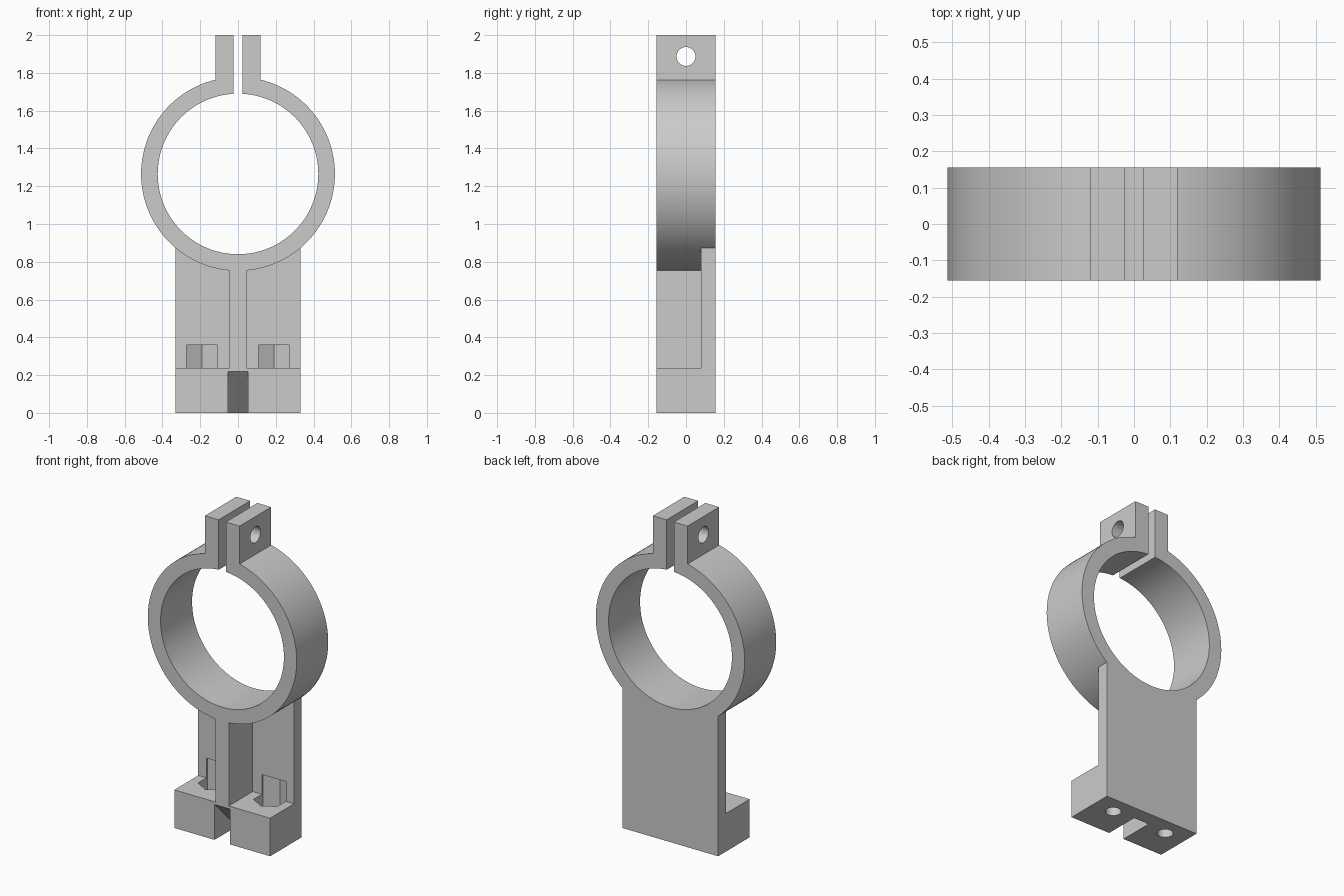
import bpy, bmesh, math
from mathutils import Matrix, Vector

cube = bpy.data.objects.get("Cube")
if cube:
    bpy.data.objects.remove(cube)

grey = bpy.data.materials.new("plain grey")
grey.use_nodes = True
colour = (0.6, 0.6, 0.6, 1)
grey.diffuse_color = colour
grey.node_tree.nodes["Principled BSDF"].inputs["Base Color"].default_value = colour

DEPTH = 0.155      # half depth of the clamp
RING_Z = 1.265
OUTER, BORE = 0.513, 0.425
FOOT_X = 0.33


def make_object(name, bm):
    bmesh.ops.recalc_face_normals(bm, faces=bm.faces)
    mesh = bpy.data.meshes.new(name)
    bm.to_mesh(mesh)
    bm.free()
    mesh.materials.append(grey)
    obj = bpy.data.objects.new(name, mesh)
    bpy.context.collection.objects.link(obj)
    return obj


def box(name, x0, x1, y0, y1, z0, z1):
    bm = bmesh.new()
    bmesh.ops.create_cube(bm, size=1)
    for v in bm.verts:
        v.co = Vector((x1 if v.co.x > 0 else x0,
                       y1 if v.co.y > 0 else y0,
                       z1 if v.co.z > 0 else z0))
    return make_object(name, bm)


def cylinder(name, radius, length, centre, axis="Z", sides=48, turn=0):
    bm = bmesh.new()
    bmesh.ops.create_cone(bm, cap_ends=True, segments=sides, radius1=radius,
                          radius2=radius, depth=length)
    m = Matrix.Rotation(turn, 4, "Z")
    if axis != "Z":
        m = Matrix.Rotation(math.pi / 2, 4, "Y" if axis == "X" else "X") @ m
    bm.transform(Matrix.Translation(centre) @ m)
    return make_object(name, bm)


def prism(name, outline, half_width):
    """Extrude a (y, z) outline across x."""
    bm = bmesh.new()
    face = bm.faces.new([bm.verts.new((-half_width, y, z)) for y, z in outline])
    new = bmesh.ops.extrude_face_region(bm, geom=[face])["geom"]
    bmesh.ops.translate(bm, vec=(2 * half_width, 0, 0),
                        verts=[v for v in new if isinstance(v, bmesh.types.BMVert)])
    return make_object(name, bm)


def combine(target, parts, operation):
    """Apply a boolean with each part, then remove the part."""
    for part in parts:
        mod = target.modifiers.new("join", "BOOLEAN")
        mod.operation, mod.solver, mod.object = operation, "EXACT", part
        part.hide_render = True
        bpy.context.view_layer.objects.active = target
        bpy.ops.object.modifier_apply(modifier=mod.name)
        bpy.data.objects.remove(part)


# Solid parts: ring, ears block, back plate, rib and foot
clamp = cylinder("pipe_clamp_bracket", OUTER, 2 * DEPTH, (0, 0, RING_Z), "Y", 128)
combine(clamp, [
    box("ears", -0.12, 0.12, -DEPTH, DEPTH, 1.6, 2.0),
    box("back_plate", -FOOT_X, FOOT_X, 0.08, DEPTH, 0, 0.872),
    box("rib", -0.045, 0.045, -DEPTH, 0.1, 0.2, 0.9),
    box("foot", -FOOT_X, FOOT_X, -DEPTH, DEPTH, 0, 0.237),
], "UNION")

# Cuts: bore, clamping gap, bolt hole and sloped slot under the rib
cuts = [
    cylinder("bore", BORE, 1, (0, 0, RING_Z), "Y", 128),
    box("clamping_gap", -0.025, 0.025, -0.3, 0.3, 1.5, 2.1),
    cylinder("bolt_hole", 0.05, 1, (0, 0, 1.887), "X"),
    prism("foot_slot", [(-0.255, 0.32), (0.165, -0.1), (-0.255, -0.1)], 0.053),
]
# Screw holes and hexagonal nut pockets on both sides
for side in (-1, 1):
    x, y = side * 0.191, 0.045
    cuts.append(cylinder("screw_hole", 0.045, 0.4, (x, y, 0)))
    cuts.append(cylinder("nut_pocket", 0.095, 0.24, (x, y, 0.24), sides=6))
    pocket = cuts[-1].data
    # Point one corner of the hexagon to the back
    if max(v.co.y for v in pocket.vertices) - y < 0.09:
        pocket.transform(Matrix.Translation((x, y, 0))
                         @ Matrix.Rotation(math.pi / 6, 4, "Z")
                         @ Matrix.Translation((-x, -y, 0)))
combine(clamp, cuts, "DIFFERENCE")

# Smooth the round walls and keep the edges sharp
bpy.ops.object.select_all(action="DESELECT")
clamp.select_set(True)
bpy.context.view_layer.objects.active = clamp
bpy.ops.object.shade_smooth_by_angle(angle=math.radians(25))
